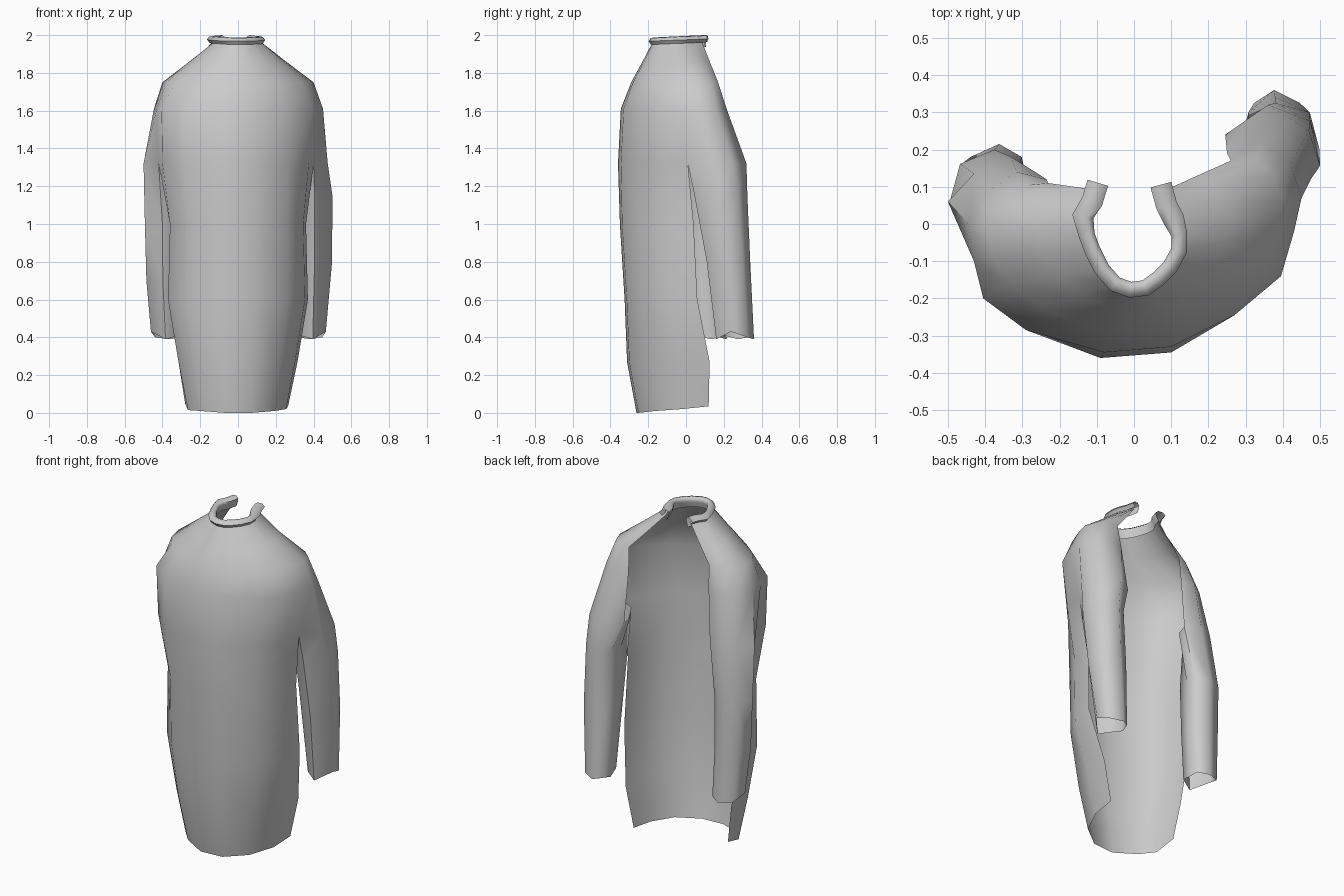
import bpy, bmesh
from mathutils import Vector

if "Cube" in bpy.data.objects:
    bpy.data.objects.remove(bpy.data.objects["Cube"])


def lerp(a, b, t):
    return a + (b - a) * t


def make_object(name, bm):
    bmesh.ops.recalc_face_normals(bm, faces=bm.faces)
    me = bpy.data.meshes.new(name)
    bm.to_mesh(me)
    bm.free()
    ob = bpy.data.objects.new(name, me)
    bpy.context.collection.objects.link(ob)
    bpy.ops.object.select_all(action='DESELECT')
    ob.select_set(True)
    bpy.context.view_layer.objects.active = ob
    bpy.ops.object.shade_smooth_by_angle(angle=1.05)
    return ob


def bridge(bm, a, b, closed=False):
    n = len(a)
    for i in range(n if closed else n - 1):
        j = (i + 1) % n
        bm.faces.new((a[i], a[j], b[j], b[i]))


# Open sections: left back edge, around the front, to the right back edge
armpit = [(-.25, .13), (-.33, .18), (-.43, .135), (-.50, .06), (-.42, -.03), (-.40, -.19),
          (-.29, -.285), (-.09, -.36), (.10, -.345), (.265, -.245), (.375, -.12), (.40, .01),
          (.475, .12), (.47, .25), (.36, .32), (.245, .24)]
chest = [(-.235, .12), (-.315, .14), (-.395, .085), (-.445, .0), (-.43, -.10), (-.405, -.20),
         (-.29, -.285), (-.08, -.345), (.10, -.33), (.27, -.245), (.395, -.14), (.43, -.02),
         (.45, .07), (.42, .16), (.34, .215), (.25, .19)]
shoulder = [(-.23, .11), (-.28, .105), (-.34, .06), (-.40, .0), (-.38, -.09), (-.33, -.16),
            (-.24, -.23), (-.08, -.29), (.09, -.28), (.23, -.22), (.34, -.12), (.38, -.02),
            (.40, .06), (.375, .13), (.33, .17), (.26, .17)]
neck = [(-.09, .09), (-.11, .06), (-.135, .02), (-.125, -.03), (-.11, -.07), (-.085, -.12),
        (-.05, -.16), (-.01, -.175), (.03, -.17), (.065, -.145), (.095, -.115), (.12, -.07),
        (.12, -.03), (.105, .01), (.085, .05), (.07, .085)]
slope = [(lerp(a[0], b[0], .52), lerp(a[1], b[1], .52)) for a, b in zip(shoulder, neck)]

bm = bmesh.new()


def row(points, z):
    return [bm.verts.new((x, y, z)) for x, y in points]


# Upper gown with the shoulders
rows = [row(p, z) for p, z in ((armpit, 1.32), (chest, 1.61), (shoulder, 1.75),
                               (slope, 1.86), (neck, 1.965))]
for a, b in zip(rows, rows[1:]):
    bridge(bm, a, b)

# Lower gown: z, half width, front y, left edge y, right edge y
across = (-1, -1, -.74, -.25, .27, .72, .96, 1)
depth = (0, .50, .78, 1, .97, .72, .35, 0)
prev = rows[0][4:12]
for z, w, front, le, re in ((1.0, .36, -.35, .04, .04), (.6, .37, -.325, .02, .06),
                            (.27, .315, -.312, .02, .125), (.02, .265, -.262, .0, .12)):
    pts = []
    for i in range(8):
        edge = lerp(le, re, i / 7)
        pts.append((across[i] * w, lerp(edge, front, depth[i])))
    cur = row(pts, z)
    if z < .1:
        for i, v in enumerate(cur):
            v.co.z = (.05, .015, .01, 0, 0, .01, .02, .035)[i]
        cur[0].co.x -= .015
    bridge(bm, prev, cur)
    prev = cur

# Sleeves: open tubes hanging from the armholes
ring_shape = ((-.85, .65), (-.15, 1), (.75, .65), (1, -.2), (.1, -1), (-.8, -.6), (-1, .15))
for s, top, inner, sections in (
        (-1, rows[0][:5], ((-.34, .01), (-.27, .06)),
         ((1.0, .39, .09, .103, .11), (.7, .388, .095, .097, .105), (.4, .375, .115, .086, .1))),
        (1, rows[0][:10:-1], ((.33, .05), (.27, .14)),
         ((1.15, .395, .185, .105, .14), (.8, .395, .225, .103, .115),
          (.4, .388, .26, .077, .1)))):
    ring = top + row(inner, 1.32)
    for z, cx, cy, rx, ry in sections:
        new = row([(s * (cx + o * rx), cy + y * ry) for o, y in ring_shape], z)
        if z < .5:
            for i, v in enumerate(new):
                v.co.z += (0, -.01, .0, .03, -.01, .01, -.01)[i]
        bridge(bm, ring, new, True)
        ring = new
make_object("gown", bm)

# Collar: a folded band swept around the neckline, open at the back
bm = bmesh.new()
profile = ((-.008, -.055), (-.02, -.02), (-.022, -.003), (-.008, .008), (.014, .004),
           (.026, -.012), (.012, -.03))
bands = []
path = [Vector((x, y, 0)) for x, y in neck]
path[0] += Vector((-.005, .02, 0))
path[-1] += Vector((.0, .02, 0))
for i, p in enumerate(path):
    t = (path[min(i + 1, 15)] - path[max(i - 1, 0)]).normalized()
    out = Vector((t.y, -t.x, 0))
    z = 1.98 + (p.y + .17) * .045
    grow = 1.2 if p.y > -.02 else .9
    bands.append([bm.verts.new(p + out * r * grow + Vector((0, 0, z + h))) for r, h in profile])
for a, b in zip(bands, bands[1:]):
    bridge(bm, a, b)
make_object("collar", bm)
